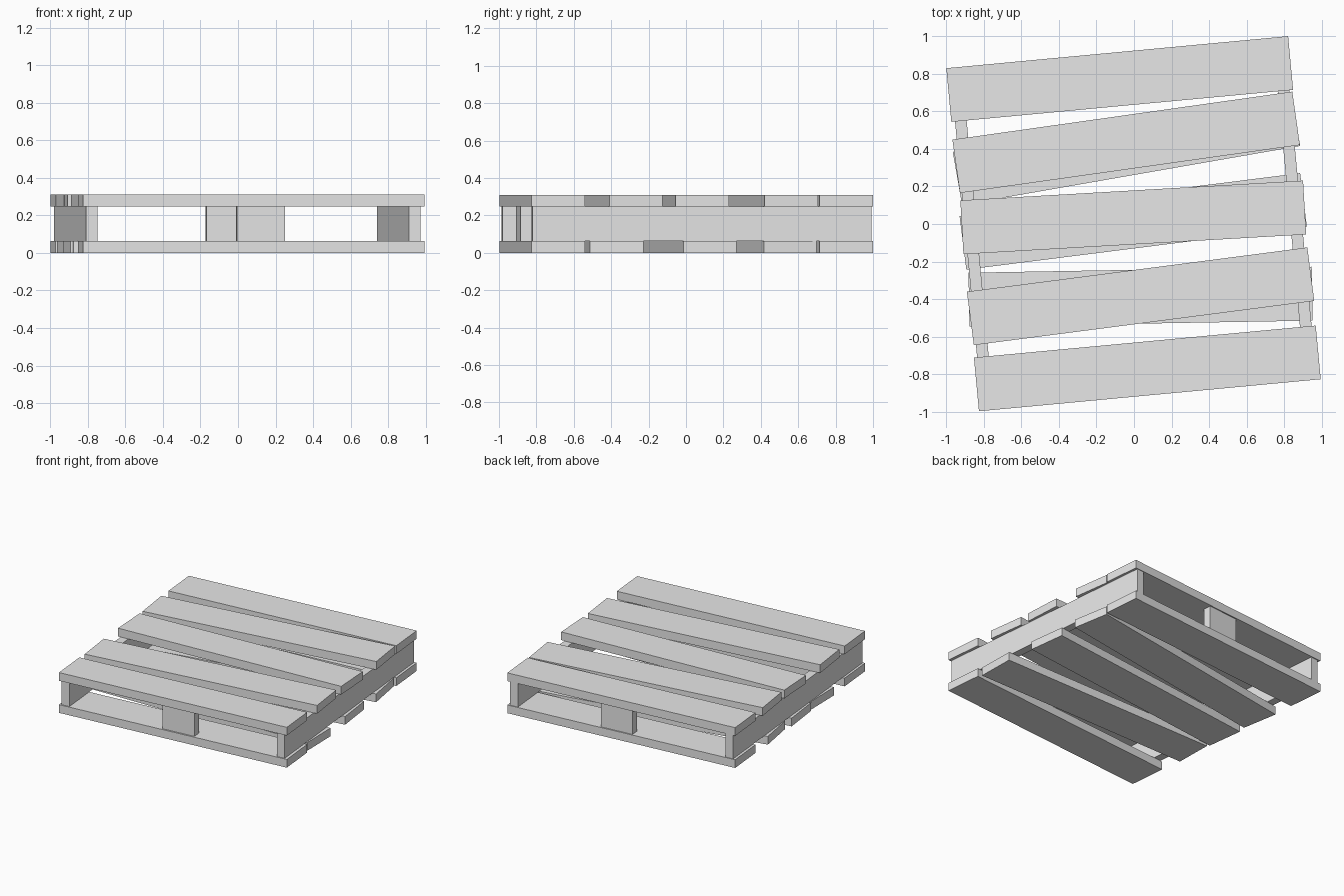
import bpy
import math

cube = bpy.data.objects.get("Cube")
if cube:
    bpy.data.objects.remove(cube, do_unlink=True)

grey = bpy.data.materials.new("plain_grey")
grey.use_nodes = True
colour = (0.8, 0.8, 0.8, 1)
grey.diffuse_color = colour
grey.node_tree.nodes["Principled BSDF"].inputs["Base Color"].default_value = colour

TILT = 5.35            # the whole pallet sits slightly turned
BOARD = 0.063          # board thickness
HEIGHT = 0.31
LENGTH, WIDTH = 1.828, 0.287


def box(name, x, y, z, size, degrees):
    """Box centred on x, y with its underside at z, turned about the vertical."""
    bpy.ops.mesh.primitive_cube_add(size=1, location=(x, y, z + size[2] / 2),
                                    rotation=(0, 0, math.radians(degrees)))
    ob = bpy.context.object
    ob.name = name
    ob.scale = size
    bpy.ops.object.transform_apply(location=False, rotation=False, scale=True)
    ob.data.materials.append(grey)
    return ob


def turned(u, v):
    """Position in the pallet's own turned frame."""
    a = math.radians(TILT)
    return u * math.cos(a) - v * math.sin(a), u * math.sin(a) + v * math.cos(a)


# Deck boards: x, y, turn in degrees, front to back
top_boards = [(0.071, -0.769, TILT), (0.035, -0.385, 7.4), (-0.004, 0.035, 3.3),
              (-0.042, 0.435, 8.04), (-0.076, 0.772, TILT)]
bottom_boards = [(0.071, -0.769, TILT), (0.035, -0.387, 1.0), (-0.004, 0.014, 7.2),
                 (-0.04, 0.4, 9.9), (-0.076, 0.772, TILT)]
for label, boards, z in (("top", top_boards, HEIGHT - BOARD),
                         ("bottom", bottom_boards, 0)):
    for i, (x, y, turn) in enumerate(boards):
        box(f"{label}_board_{i + 1}", x, y, z, (LENGTH, WIDTH, BOARD), turn)

# Side rails running front to back between the decks
gap = HEIGHT - 2 * BOARD
for name, u in (("right_rail", -0.867), ("left_rail", 0.86)):
    box(name, *turned(u, 0.003), BOARD, (0.062, 1.82, gap), TILT)

# Short centre spacers at the front and back edges
for name, v in (("front_spacer", -0.873), ("back_spacer", 0.879)):
    box(name, *turned(0.038, v), BOARD, (0.255, 0.062, gap), TILT)
